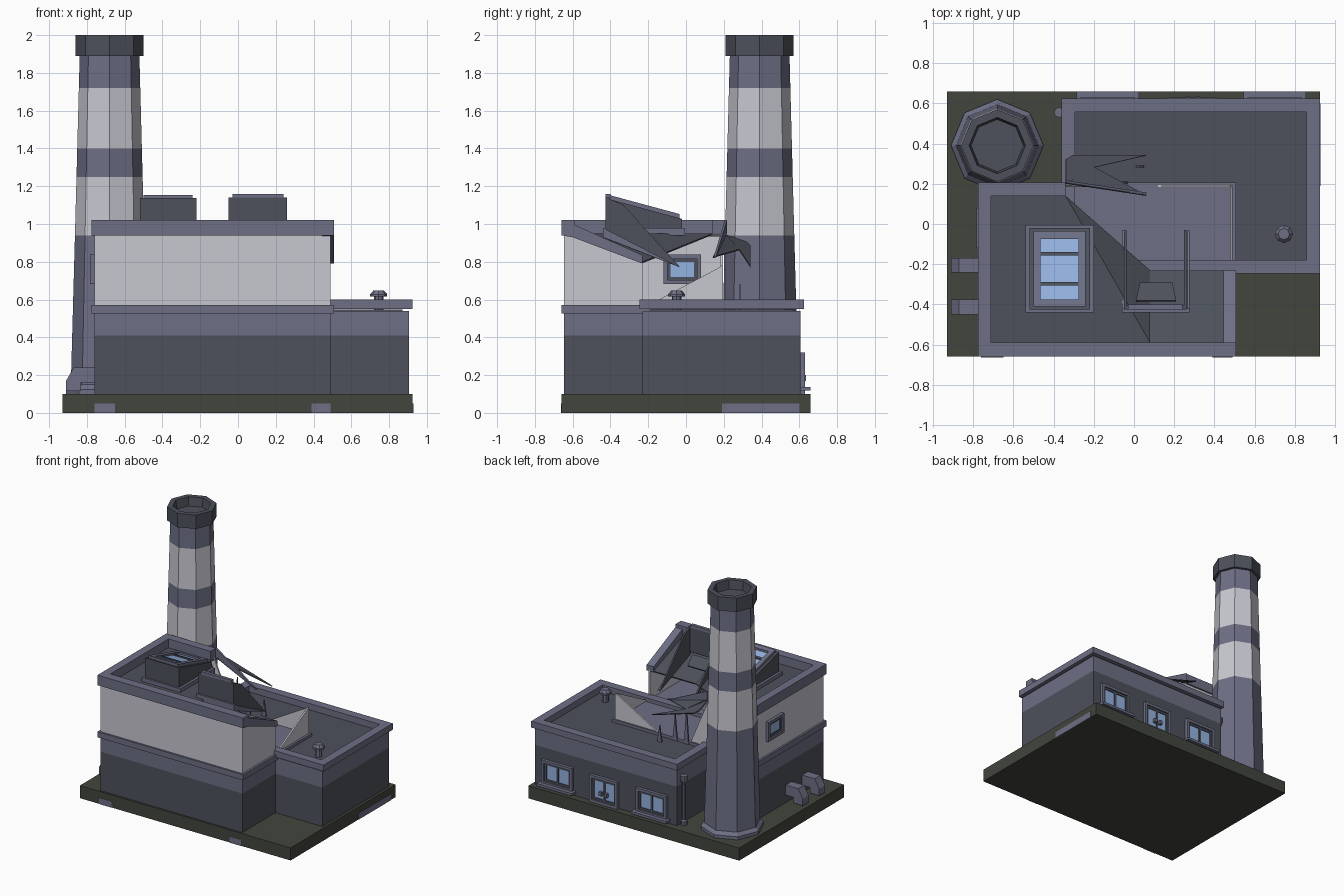
import bpy, bmesh, math
from mathutils import Vector

if "Cube" in bpy.data.objects:
    bpy.data.objects.remove(bpy.data.objects["Cube"])


def material(name, rgb):
    m = bpy.data.materials.new(name)
    lin = [(c / 255 / 12.92) if c < 10 else ((c / 255 + 0.055) / 1.055) ** 2.4 for c in rgb]
    m.diffuse_color = (*lin, 1)
    m.use_nodes = True
    m.node_tree.nodes["Principled BSDF"].inputs["Base Color"].default_value = m.diffuse_color
    return m


DARK = material("dark slate", (77, 81, 91))
PURPLE = material("purple grey", (109, 111, 133))
LIGHT = material("pale grey", (199, 199, 208))
GREEN = material("dark green", (66, 70, 61))
GLASS = material("window blue", (148, 178, 224))


def mesh(name, verts, faces, mats):
    me = bpy.data.meshes.new(name)
    bm = bmesh.new()
    vs = [bm.verts.new(v) for v in verts]
    for f in faces:
        bm.faces.new([vs[i] for i in f])
    bmesh.ops.recalc_face_normals(bm, faces=bm.faces[:])
    bm.to_mesh(me)
    bm.free()
    for m in mats:
        me.materials.append(m)
    ob = bpy.data.objects.new(name, me)
    bpy.context.collection.objects.link(ob)
    return ob


def prism(name, pts, axis, a, b, mat):
    """Extrude a 2D outline from a to b along axis (x: yz outline, y: xz outline, z: xy outline)."""
    put = {'x': lambda p, t: (t, p[0], p[1]), 'y': lambda p, t: (p[0], t, p[1]),
           'z': lambda p, t: (p[0], p[1], t)}[axis]
    n = len(pts)
    verts = [put(p, t) for t in (a, b) for p in pts]
    faces = [range(n), range(n, 2 * n)] + [(i, (i + 1) % n, (i + 1) % n + n, i + n) for i in range(n)]
    return mesh(name, verts, faces, [mat])


def box(name, x0, x1, y0, y1, z0, z1, mat):
    return prism(name, [(x0, y0), (x1, y0), (x1, y1), (x0, y1)], 'z', z0, z1, mat)


def lathe(name, cx, cy, prof, mats, n=8):
    """Polygonal turned part; prof rows are (radius, z, material of the band above)."""
    verts, faces = [], []
    for r, z, _ in prof:
        verts += [(cx + r * math.cos(math.tau * i / n), cy + r * math.sin(math.tau * i / n), z) for i in range(n)]
    for k in range(len(prof) - 1):
        faces += [(k * n + i, k * n + (i + 1) % n, (k + 1) * n + (i + 1) % n, (k + 1) * n + i) for i in range(n)]
    faces += [range(n), range(len(verts) - n, len(verts))]
    ob = mesh(name, verts, faces, mats)
    for k in range(len(prof) - 1):
        for i in range(n):
            ob.data.polygons[k * n + i].material_index = prof[k][2]
    ob.data.polygons[-1].material_index = prof[-1][2]
    return ob


def ring(name, x0, x1, y0, y1, z0, z1, w, mat):
    """Rectangular frame of wall thickness w."""
    o = [(x0, y0), (x1, y0), (x1, y1), (x0, y1)]
    i = [(x0 + w, y0 + w), (x1 - w, y0 + w), (x1 - w, y1 - w), (x0 + w, y1 - w)]
    v = [(*p, z) for z in (z0, z1) for p in o + i]
    f = []
    for a in range(4):
        b = (a + 1) % 4
        f += [(a, b, b + 4, a + 4), (a + 8, b + 8, b + 12, a + 12), (a, b, b + 8, a + 8), (a + 4, b + 4, b + 12, a + 12)]
    return mesh(name, v, f, [mat])


def sheet(name, pts, mat, t=0.012):
    """Thin flat plate through 3D points."""
    n = len(pts)
    p = [Vector(q) for q in pts]
    d = (p[1] - p[0]).cross(p[2] - p[0]).normalized() * t
    faces = [range(n), range(n, 2 * n)] + [(i, (i + 1) % n, (i + 1) % n + n, i + n) for i in range(n)]
    return mesh(name, p + [q - d for q in p], faces, [mat])


# base slab with small wall plates showing on its edge
box("base_slab", -.93, .925, -.66, .66, 0, .1, GREEN)
for x0, x1 in ((-.76, -.65), (.39, .49)):
    box("base_plate_front", x0, x1, -.663, -.655, 0, .05, PURPLE)
box("base_plate_right", .92, .928, .19, .6, 0, .05, PURPLE)

# low wing
box("wing_lower_wall", -.345, .905, -.23, .605, .1, .41, DARK)
box("wing_upper_wall", -.345, .905, -.23, .605, .41, .54, PURPLE)
box("wing_roof", -.30, .87, -.19, .57, .53, .548, DARK)
ring("wing_parapet", -.36, .925, -.245, .625, .55, .60, .067, PURPLE)

# main block, lower storey
box("main_lower_wall", -.76, .49, -.645, .195, .1, .41, DARK)
box("main_band_wall", -.76, .49, -.645, .195, .41, .53, PURPLE)
box("main_middle_trim", -.775, .507, -.66, .207, .525, .57, PURPLE)

# main block, upper storey shell with the broken back right corner
T = .012
box("upper_front_wall", -.76, .49, -.645, -.645 + T, .57, .95, LIGHT)
box("upper_left_wall", -.76, -.76 + T, -.645, .195, .57, .95, LIGHT)
prism("upper_back_wall", [(-.76, .57), (-.18, .57), (-.34, .95), (-.76, .95)], 'y', .195 - T, .195, LIGHT)
prism("upper_right_wall", [(-.645, .57), (-.23, .57), (-.23, .80), (-.645, .95)], 'x', .49 - T, .49, LIGHT)
prism("corner_remnant_right", [(-.20, .57), (.195, .57), (.195, .78)], 'x', .49 - T, .49, LIGHT)
prism("corner_remnant_back", [(.12, .57), (.49, .57), (.49, .78)], 'y', .195 - T, .195, LIGHT)

# roof: flat part, folded triangle and sagging right part
prism("roof_flat", [(-.75, -.63), (.08, -.63), (.08, -.59), (-.34, .14), (-.34, .18), (-.75, .18)], 'z', .935, .95, DARK)
sheet("roof_fold", [(-.34, .14, .95), (.08, -.59, .95), (.08, -.23, .80)], DARK)
sheet("roof_sag", [(.08, -.63, .95), (.48, -.63, .95), (.48, -.23, .80), (.08, -.23, .80)], DARK)

# upper parapet, with the right run bent down
box("parapet_front", -.775, .507, -.66, -.59, .94, 1.02, PURPLE)
box("parapet_left", -.775, -.71, -.6, .207, .94, 1.02, PURPLE)
box("parapet_back", -.72, -.34, .14, .207, .94, 1.02, PURPLE)
prism("parapet_right_bent", [(-.66, .94), (-.60, .93), (-.23, .79), (-.23, .835), (-.60, 1.0), (-.66, 1.02)],
      'x', .445, .507, PURPLE)

# torn roof edge and shards
sheet("torn_edge_outer", [(-.34, .2, .94), (-.34, .32, .90), (-.31, .34, .88), (.06, .34, .77), (-.2, .28, .86)], DARK, .008)
sheet("torn_edge_inner", [(-.34, .2, .95), (-.2, .28, .86), (.06, .14, .82)], DARK, .008)
sheet("torn_trim", [(-.34, .205, 1.02), (-.34, .205, .95), (.06, .145, .82)], PURPLE, .012)
for x, y, h in ((-.05, .2, .2), (.03, .28, .12), (-.15, .2, .28)):
    prism("shard", [(x - .02, .545), (x + .02, .545), (x, .56 + h)], 'y', y, y + .012, PURPLE)


# skylights with sloping tops
def slope(y):
    return 1.135 - (y + .42) * .27


def slant(name, x0, x1, y0, y1, lo, hi, mat):
    prism(name, [(y0, slope(y0) + lo), (y1, slope(y1) + lo), (y1, slope(y1) + hi), (y0, slope(y0) + hi)],
          'x', x0, x1, mat)


box("skylight_flange", -.54, -.20, -.44, -.005, .94, .98, PURPLE)
prism("skylight_body", [(-.425, .95), (-.02, .95), (-.02, slope(-.02)), (-.425, slope(-.425))], 'x', -.52, -.22, DARK)
for x0, x1 in ((-.50, -.465), (-.275, -.24)):
    slant("skylight_frame_side", x0, x1, -.41, -.035, -.01, .022, PURPLE)
for y0, y1 in ((-.41, -.375), (-.075, -.035)):
    slant("skylight_frame_end", -.47, -.27, y0, y1, -.01, .022, PURPLE)
slant("skylight_glass", -.467, -.273, -.376, -.074, -.01, .006, GLASS)
for y in (-.298, -.148):
    slant("skylight_bar", -.467, -.273, y - .009, y + .009, 0, .016, DARK)

# broken skylight: front wall intact, sides drawn out into spikes
box("broken_skylight_front", -.05, .26, -.425, -.405, .94, 1.14, DARK)
box("broken_skylight_top", -.03, .24, -.425, -.40, 1.135, 1.16, PURPLE)
box("broken_skylight_flange", -.06, .275, -.44, -.42, .93, .98, PURPLE)
for x in (-.05, .248):
    prism("broken_skylight_side", [(-.42, .92), (-.42, 1.14), (-.33, 1.10), (-.03, .77)], 'x', x, x + .012, DARK)
for x in (-.06, .265):
    prism("broken_flange_spike", [(-.44, .93), (-.44, .98), (-.03, .77)], 'x', x, x + .01, PURPLE)
sheet("broken_skylight_pane", [(.01, -.38, .94), (.21, -.38, .94), (.19, -.29, .89), (.03, -.29, .89)], DARK)

# chimney with stripes and hollow cap
def r(z):
    return .205 - (z - .12) * .0265


P = [(.23, .1, 0), (.23, .125, 0), (.205, .15, 0)]
P += [(r(.94), .94, 1), (r(1.25), 1.25, 0), (r(1.4), 1.4, 1), (r(1.72), 1.72, 0), (r(1.89), 1.89, 2)]
P += [(.18, 1.89, 2), (.18, 2.0, 2), (.14, 2.0, 2), (.13, 1.93, 2)]
lathe("chimney", -.68, .39, P, [PURPLE, LIGHT, DARK])

# roof vent and drain pipe
lathe("roof_vent", .745, -.05, [(.025, .54, 0), (.025, .615, 0), (.045, .615, 0), (.045, .628, 0), (.028, .648, 0)], [PURPLE])
lathe("drain_pipe", -.372, .555, [(.024, .1, 0), (.024, .13, 0), (.014, .14, 0), (.014, .42, 0), (.026, .45, 0), (.026, .49, 0)], [PURPLE])

# elbow ducts on the left wall
for y in (-.205, -.412):
    prism("elbow_duct", [(-.75, .24), (-.87, .24), (-.91, .17), (-.91, .115), (-.83, .115), (-.83, .16), (-.75, .16)],
          'y', y - .037, y + .037, PURPLE)


# windows: framed openings, built flat and then stood against a wall
def window(name, w, h, place, panes=2, rot=0):
    parts = [ring(name + "_frame", -w / 2, w / 2, -h / 2, h / 2, 0, .026, .022, PURPLE),
             ring(name + "_sash", -w / 2 + .022, w / 2 - .022, -h / 2 + .022, h / 2 - .022, 0, .015, .016, DARK),
             box(name + "_glass", -w / 2 + .03, w / 2 - .03, -h / 2 + .03, h / 2 - .03, 0, .008, GLASS)]
    for i in range(1, panes):
        x = -w / 2 + .038 + (w - .076) * i / panes
        parts.append(box(name + "_mullion", x - .008, x + .008, -h / 2 + .03, h / 2 - .03, 0, .015, DARK))
    for ob in parts:
        ob.rotation_euler = (math.pi / 2, 0, rot)
        ob.location = place


for x in (-.13, .70):
    window("back_window", .27, .19, (x, .603, .225), 2, math.pi)
    box("window_sill", x - .155, x + .155, .60, .66, .118, .138, PURPLE)
window("back_door", .25, .215, (.29, .603, .2075), 2, math.pi)
for x in (.265, .315):
    box("door_handle", x - .012, x + .012, .61, .635, .17, .2, PURPLE)
window("left_window", .20, .155, (-.757, -.02, .76), 1, -math.pi / 2)
# inner side of the left window, seen through the broken corner
window("left_window_inner", .20, .155, (-.75, -.02, .76), 1, math.pi / 2)
